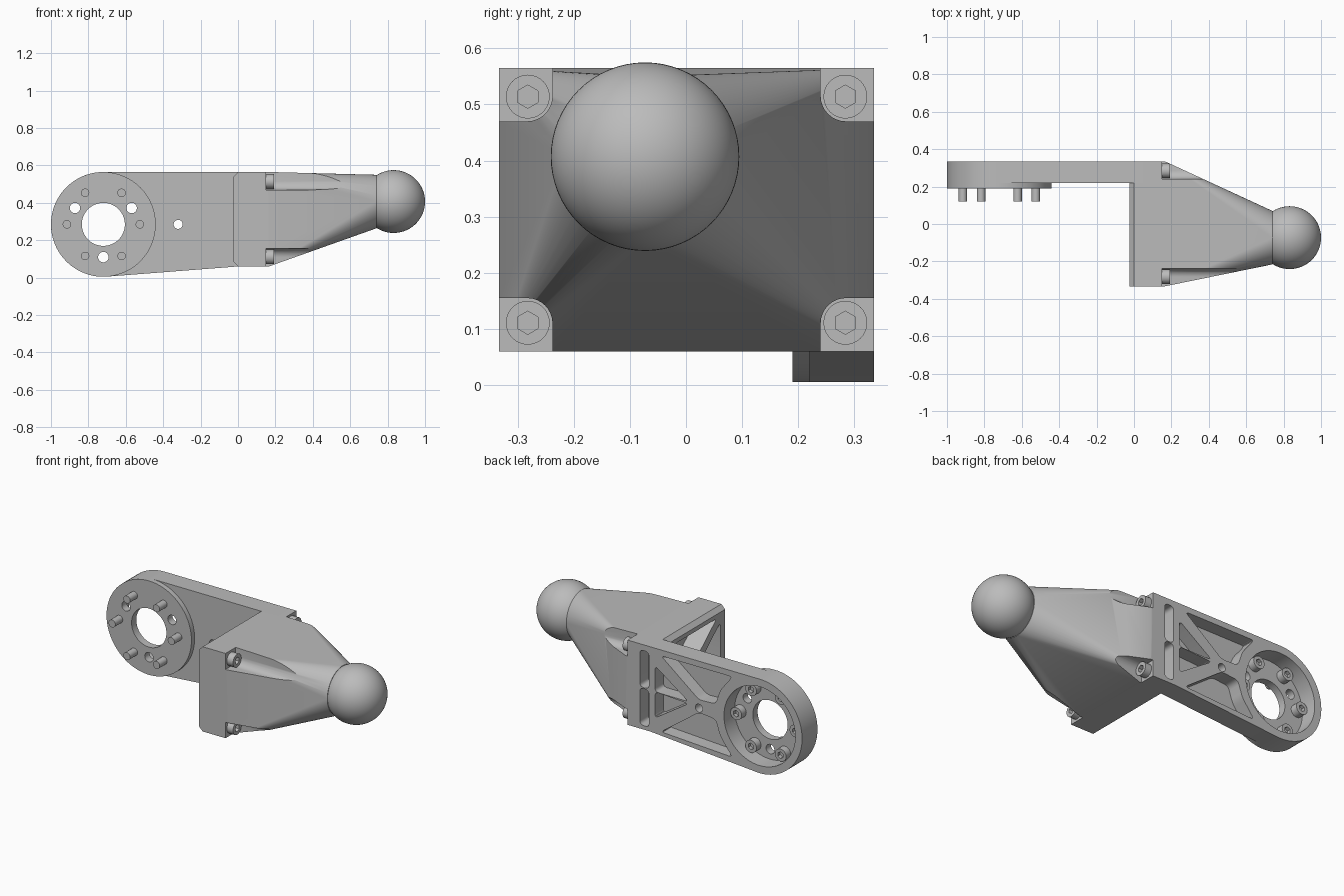
import bpy, bmesh
from math import sin, cos, pi, radians
from mathutils import Vector, Matrix

if "Cube" in bpy.data.objects:
    bpy.data.objects.remove(bpy.data.objects["Cube"], do_unlink=True)

metal = bpy.data.materials.new("machined grey")
metal.use_nodes = True
GREY = (0.5, 0.5, 0.5, 1)
metal.diffuse_color = GREY
metal.node_tree.nodes["Principled BSDF"].inputs["Base Color"].default_value = GREY


def finish(name, bm):
    """Turn a bmesh into a shaded object."""
    bmesh.ops.recalc_face_normals(bm, faces=bm.faces)
    me = bpy.data.meshes.new(name)
    bm.to_mesh(me)
    bm.free()
    me.materials.append(metal)
    ob = bpy.data.objects.new(name, me)
    bpy.context.scene.collection.objects.link(ob)
    return ob


def smooth(ob, angle=30):
    ob.data.shade_smooth()
    ob.data.set_sharp_from_angle(angle=radians(angle))


def prisms(name, outlines, axis, lo, hi):
    """Extrude closed outlines; axis x takes (y, z) points, axis y takes (x, z)."""
    bm = bmesh.new()
    for outline in outlines:
        rings = []
        for d in (lo, hi):
            rings.append([bm.verts.new((d, a, b) if axis == "x" else (a, d, b))
                          for a, b in outline])
        low, high = rings
        bm.faces.new(low)
        bm.faces.new(high)
        for i in range(len(low)):
            j = (i + 1) % len(low)
            bm.faces.new((low[i], low[j], high[j], high[i]))
    return finish(name, bm)


def circle(a, b, r, n=32, start=0.0):
    return [(a + r * cos(start + 2 * pi * i / n), b + r * sin(start + 2 * pi * i / n))
            for i in range(n)]


def rounded(points, r=0.025, steps=5):
    """Round every corner of a polygon."""
    pts = [Vector(p) for p in points]
    out = []
    for i, p in enumerate(pts):
        before, after = pts[i - 1] - p, pts[(i + 1) % len(pts)] - p
        start = p + before.normalized() * min(r, before.length * 0.45)
        end = p + after.normalized() * min(r, after.length * 0.45)
        for k in range(steps + 1):
            t = k / steps
            out.append(tuple(start * (1 - t) ** 2 + p * 2 * t * (1 - t) + end * t * t))
    return out


def cut(ob, *cutters):
    """Apply boolean cuts and keep the result as plain mesh."""
    for c in cutters:
        c.hide_render = True
        c.hide_viewport = False
        mod = ob.modifiers.new("cut", "BOOLEAN")
        mod.operation, mod.solver, mod.object = "DIFFERENCE", "EXACT", c
    deps = bpy.context.evaluated_depsgraph_get()
    ob.data = bpy.data.meshes.new_from_object(ob.evaluated_get(deps))
    ob.modifiers.clear()


def discard(*obs):
    for ob in obs:
        bpy.data.objects.remove(ob, do_unlink=True)


# Main dimensions
HX, HZ, HR = -0.72, 0.285, 0.28
FRONT, BACK, ARM_FRONT = -0.333, 0.335, 0.22
LOW, TOP, SEAT = 0.06, 0.565, 0.15


def around(radius, degrees):
    return [(HX + radius * cos(radians(d)), HZ + radius * sin(radians(d))) for d in degrees]


bolt_spots = around(0.195, range(0, 360, 60))
dowel_spots = around(0.175, (30, 150, 270))

# Arm plate with a round end
outline = around(HR, [90 + 184.5 * i / 48 for i in range(49)])
outline += [(0, LOW), (SEAT, LOW), (SEAT, TOP)]
arm = prisms("arm_plate", [outline], "y", ARM_FRONT, BACK)
boss = prisms("round_boss", [circle(HX, HZ, HR, 96)], "y", 0.19, ARM_FRONT)

# Lightening pockets, mirrored about the arm's middle line
upper = [
    [(0.01, 0.31), (0.07, 0.31), (0.07, 0.53), (0.01, 0.53)],
    [(-0.03, 0.305), (-0.03, 0.46), (-0.25, 0.305)],
    [(-0.07, 0.53), (-0.54, 0.53), (-0.46, 0.43), (-0.43, 0.34), (-0.32, 0.335)],
]
lower = [[(x, 2 * HZ - z + 0.055 * min(1, max(0, x + 0.75))) for x, z in p] for p in upper]
pockets = prisms("pocket_cutter", [rounded(p) for p in upper + lower],
                 "y", ARM_FRONT + 0.035, 0.4)
recess = prisms("recess_cutter", [circle(HX, HZ, 0.235, 96)], "y", 0.235, 0.4)
holes = prisms("hole_cutter",
               [circle(HX, HZ, 0.115, 64), circle(-0.32, HZ, 0.024)]
               + [circle(a, b, 0.028) for a, b in dowel_spots], "y", 0.1, 0.5)
cut(arm, pockets, recess, holes)
cut(boss, holes)
discard(pockets, recess, holes)
smooth(arm)
smooth(boss)

# Upright bracket, chamfered along its inner top and bottom edges
C = 0.025
bracket = prisms("bracket", [[(-C, LOW + C), (0, LOW), (SEAT, LOW), (SEAT, TOP),
                              (0, TOP), (-C, TOP - C)]], "y", FRONT, ARM_FRONT)
y0, y1, z0, z1 = FRONT + 0.045, ARM_FRONT - 0.045, LOW + 0.05, TOP - 0.05
ym, zm, g = (y0 + y1) / 2, (z0 + z1) / 2, 0.035
windows = [
    [(y0 + g, z1), (y1 - g, z1), (ym, zm + g)],
    [(y0 + g, z0), (y1 - g, z0), (ym, zm - g)],
    [(y0, z0 + g), (y0, z1 - g), (ym - g, zm)],
    [(y1, z0 + g), (y1, z1 - g), (ym + g, zm)],
]
cutter = prisms("bracket_cutter", [rounded(w) for w in windows], "x", -0.1, 0.09)
cut(bracket, cutter)
discard(cutter)
smooth(bracket)

# Tapered housing from the rectangular seat to the round neck
BALL = Vector((0.832, -0.073, 0.407))
bm = bmesh.new()
for x in (SEAT, SEAT + 0.015):
    for y in (FRONT, BACK):
        for z in (LOW, TOP):
            bm.verts.new((x, y, z))
for y, z in circle(BALL.y, BALL.z, 0.143, 80):
    bm.verts.new((0.74, y, z))
bmesh.ops.convex_hull(bm, input=bm.verts)
housing = finish("tapered_housing", bm)

# Corner clearances for the seat bolts
corner_bolts, corners = [], []
for sy, ye in ((-1, FRONT), (1, BACK)):
    for sz, ze in ((-1, LOW), (1, TOP)):
        corner_bolts.append((ye - sy * 0.051, ze - sz * 0.051))
        yi, zi, yo, zo = ye - sy * 0.095, ze - sz * 0.095, ye + sy * 0.1, ze + sz * 0.1
        arc = [(yi + sy * 0.045 * (1 - cos(t)), zi + sz * 0.045 * (1 - sin(t)))
               for t in [pi / 2 * k / 8 for k in range(9)]]
        corners.append([(yo, zo), (yi, zo)] + arc + [(yo, zi)])
cutter = prisms("corner_cutter", corners, "x", SEAT + 0.001, 0.7)
cut(housing, cutter)
discard(cutter)
smooth(housing)

# Ball end
bm = bmesh.new()
bmesh.ops.create_uvsphere(bm, u_segments=64, v_segments=32, radius=0.168,
                          matrix=Matrix.Translation(BALL) @ Matrix.Rotation(pi / 2, 4, "Y"))
smooth(finish("ball", bm))


# Socket head bolts
def bolt_heads(name, spots, axis, base, top, r, depth):
    heads = prisms(name, [circle(a, b, r, 32) for a, b in spots], axis, base, top)
    hexes = prisms("hex_cutter", [circle(a, b, r * 0.53, 6, pi / 6) for a, b in spots],
                   axis, top - depth, top + 0.05)
    cut(heads, hexes)
    discard(hexes)
    smooth(heads)


bolt_heads("seat_bolt_heads", corner_bolts, "x", SEAT, 0.192, 0.039, 0.022)
bolt_heads("flange_bolt_heads", bolt_spots, "y", 0.234, 0.278, 0.037, 0.022)
smooth(prisms("flange_bolt_shanks", [circle(a, b, 0.0225, 24) for a, b in bolt_spots],
              "y", 0.12, 0.236))
